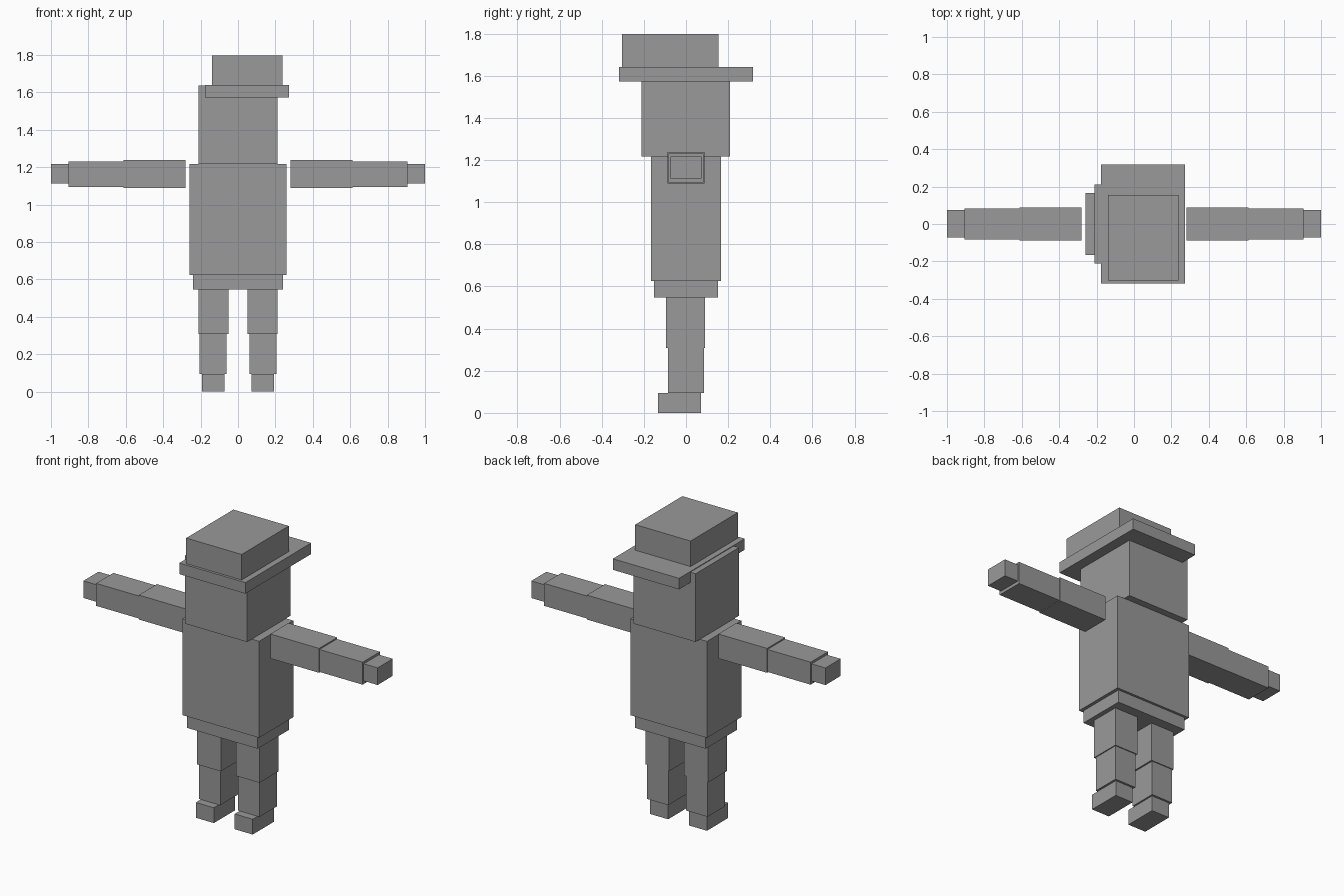
import bpy

# Remove the default object only
cube = bpy.data.objects.get("Cube")
if cube:
    bpy.data.objects.remove(cube, do_unlink=True)

# Single flat grey
GREY = (0.32, 0.32, 0.32, 1.0)
grey = bpy.data.materials.new("plain grey")
grey.diffuse_color = GREY
grey.use_nodes = True
grey.node_tree.nodes["Principled BSDF"].inputs["Base Color"].default_value = GREY


def box(name, x, y, z):
    """Box spanning the given (min, max) ranges."""
    spans = (x, y, z)
    bpy.ops.mesh.primitive_cube_add(size=1, location=[(a + b) / 2 for a, b in spans])
    obj = bpy.context.object
    obj.name = name
    obj.scale = [b - a for a, b in spans]
    bpy.ops.object.transform_apply(location=False, rotation=False, scale=True)
    obj.data.materials.append(grey)
    return obj


def pair(name, x, y, z):
    """The same box on the left (+x) and the right (-x)."""
    box("left_" + name, x, y, z)
    box("right_" + name, (-x[1], -x[0]), y, z)


# Body
box("hips", (-0.24, 0.24), (-0.152, 0.152), (0.547, 0.625))
box("torso", (-0.26, 0.26), (-0.166, 0.167), (0.625, 1.218))
box("head", (-0.212, 0.21), (-0.212, 0.21), (1.218, 1.637))

# Off-centre hat
box("hat_brim", (-0.176, 0.274), (-0.319, 0.319), (1.573, 1.641))
box("hat_crown", (-0.14, 0.237), (-0.303, 0.155), (1.641, 1.798))

# Arms
pair("upper_arm", (0.281, 0.613), (-0.088, 0.088), (1.089, 1.239))
pair("forearm", (0.613, 0.906), (-0.084, 0.084), (1.093, 1.231))
pair("hand", (0.906, 1.0), (-0.073, 0.074), (1.112, 1.217))

# Legs
pair("thigh", (0.051, 0.212), (-0.094, 0.091), (0.308, 0.547))
pair("shin", (0.061, 0.206), (-0.085, 0.085), (0.094, 0.308))
pair("foot", (0.071, 0.193), (-0.133, 0.072), (0.0, 0.094))
